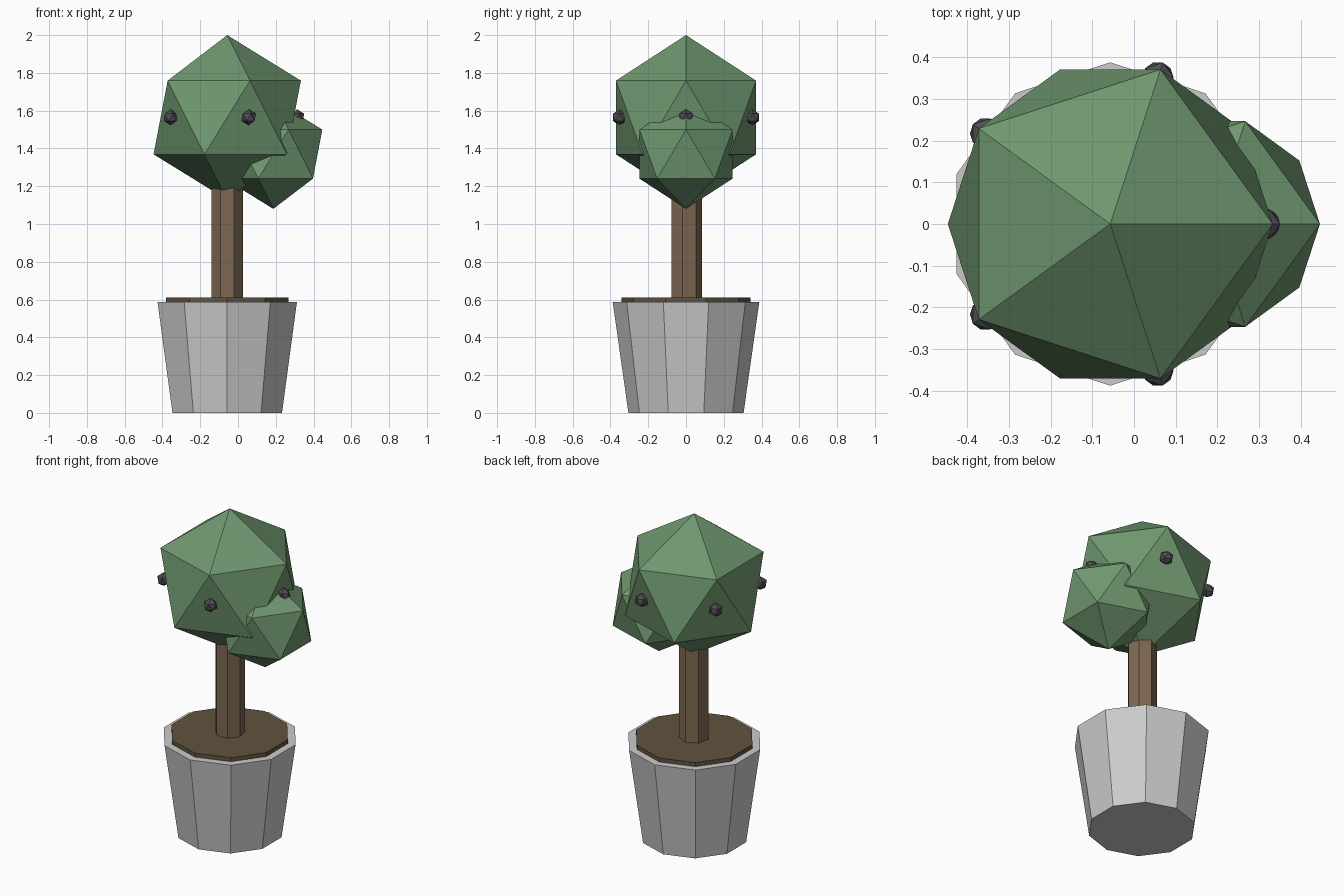
import bpy, math

if "Cube" in bpy.data.objects:
    bpy.data.objects.remove(bpy.data.objects["Cube"])

CX = -0.057  # axis of pot, trunk and crown


def colour(name, rgb):
    m = bpy.data.materials.new(name)
    m.diffuse_color = (*rgb, 1)
    m.use_nodes = True
    m.node_tree.nodes["Principled BSDF"].inputs["Base Color"].default_value = m.diffuse_color
    return m


GREEN = colour("leaf_green", (0.16, 0.31, 0.16))
BARK = colour("bark_brown", (0.21, 0.14, 0.085))
EARTH = colour("soil_brown", (0.12, 0.085, 0.05))
DARK = colour("berry_dark", (0.08, 0.075, 0.085))


def finish(name, mat):
    ob = bpy.context.object
    ob.name = name
    if mat:
        ob.data.materials.append(mat)
    return ob


def prism(name, sides, r_low, r_top, z0, z1, mat=None):
    bpy.ops.mesh.primitive_cone_add(vertices=sides, radius1=r_low, radius2=r_top,
                                    depth=z1 - z0, location=(CX, 0, (z0 + z1) / 2))
    return finish(name, mat)


def ball(name, r, loc, mat):
    bpy.ops.mesh.primitive_ico_sphere_add(subdivisions=1, radius=r, location=loc)
    return finish(name, mat)


# Pot, soil and trunk
prism("pot", 10, 0.305, 0.388, 0, 0.587, )
prism("soil", 10, 0.342, 0.342, 0.56, 0.612, EARTH)
prism("trunk", 7, 0.085, 0.085, 0.58, 1.4, BARK)

# Crown and side clump
ball("crown", 0.436, (CX, 0, 1.564), GREEN)
ball("side_clump", 0.29, (0.187, 0, 1.37), GREEN)

# Ring of berries
for i in range(5):
    a = math.radians(72 * i)
    ball(f"berry_{i + 1}", 0.042,
         (CX + 0.37 * math.cos(a), 0.37 * math.sin(a), 1.565), DARK)
